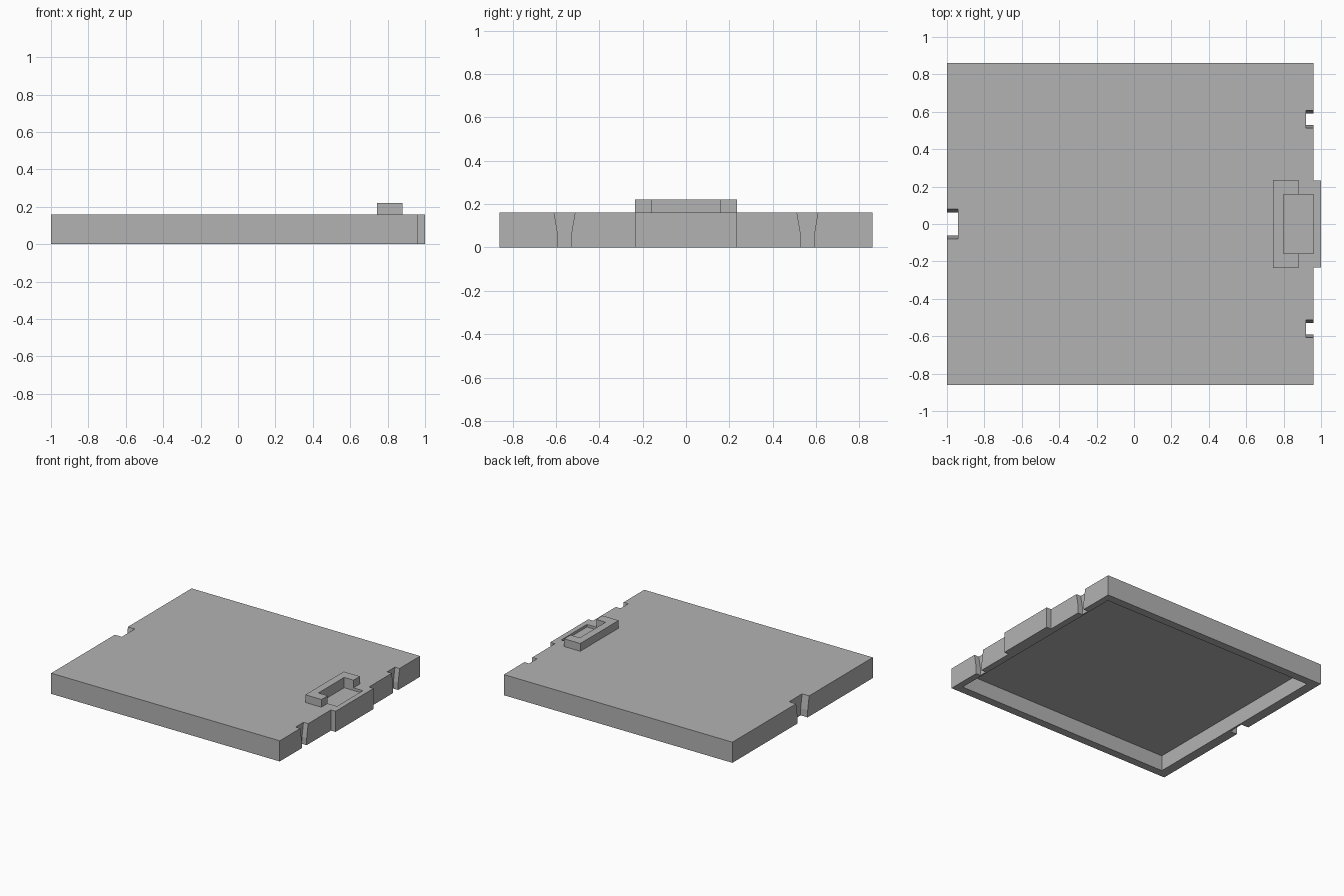
import bpy
import bmesh
from mathutils import Vector

cube = bpy.data.objects.get("Cube")
if cube:
    bpy.data.objects.remove(cube, do_unlink=True)

grey = bpy.data.materials.new("plain_grey")
grey.use_nodes = True
grey.diffuse_color = (0.45, 0.45, 0.45, 1)
grey.node_tree.nodes["Principled BSDF"].inputs["Base Color"].default_value = grey.diffuse_color

HEIGHT = 0.16
SIDE = 0.86
FRONT_X = 0.96


def prism(name, points, direction):
    """Extrude a flat outline along a direction into a solid."""
    bm = bmesh.new()
    face = bm.faces.new([bm.verts.new(p) for p in points])
    grown = bmesh.ops.extrude_face_region(bm, geom=[face], use_keep_orig=True)
    moved = [g for g in grown["geom"] if isinstance(g, bmesh.types.BMVert)]
    bmesh.ops.translate(bm, verts=moved, vec=Vector(direction))
    bmesh.ops.recalc_face_normals(bm, faces=bm.faces)
    mesh = bpy.data.meshes.new(name)
    bm.to_mesh(mesh)
    bm.free()
    mesh.materials.append(grey)
    obj = bpy.data.objects.new(name, mesh)
    bpy.context.collection.objects.link(obj)
    return obj


def box(name, x0, x1, half_y, z0, z1):
    outline = [(x0, -half_y, z0), (x1, -half_y, z0), (x1, half_y, z0), (x0, half_y, z0)]
    return prism(name, outline, (0, 0, z1 - z0))


def notch(name, x0, x1, y, top, bottom):
    """Slot cutter with straight lower walls, flaring towards the top."""
    flare = (top - bottom) / 0.105
    high = HEIGHT + 0.02
    half = [(bottom, -0.02), (bottom, 0.055), (bottom + flare * (high - 0.055), high)]
    outline = half + [(-w, z) for w, z in reversed(half)]
    return prism(name, [(x0, y + w, z) for w, z in outline], (x1 - x0, 0, 0))


def cut(target, cutter):
    cutter.hide_render = True
    mod = target.modifiers.new("cut", "BOOLEAN")
    mod.operation = "DIFFERENCE"
    mod.solver = "EXACT"
    mod.object = cutter
    bpy.context.view_layer.objects.active = target
    bpy.ops.object.modifier_apply(modifier=mod.name)
    bpy.data.objects.remove(cutter, do_unlink=True)


# Tray body with the raised tab on its edge
half_outline = [(-1, -SIDE), (FRONT_X, -SIDE), (FRONT_X, -0.233), (1, -0.233)]
outline = half_outline + [(x, -y) for x, y in reversed(half_outline)]
body = prism("cover_body", [(x, y, 0) for x, y in outline], (0, 0, HEIGHT))

# Hollow underside, shallow finger pocket and edge slots
cut(body, box("cavity_cutter", -0.925, 0.91, 0.797, -0.05, 0.12))
cut(body, box("pocket_cutter", 0.80, FRONT_X, 0.158, 0.14, 0.25))
for side in (-1, 1):
    cut(body, notch("slot_cutter", 0.92, 0.97, side * 0.56, 0.048, 0.03))
cut(body, notch("rear_slot_cutter", -1.05, -0.94, 0, 0.08, 0.062))

# U-shaped latch frame around the pocket
half_frame = [(0.742, -0.235), (0.88, -0.235), (0.88, -0.158), (0.80, -0.158)]
frame = half_frame + [(x, -y) for x, y in reversed(half_frame)]
prism("latch_frame", [(x, y, HEIGHT) for x, y in frame], (0, 0, 0.06))
